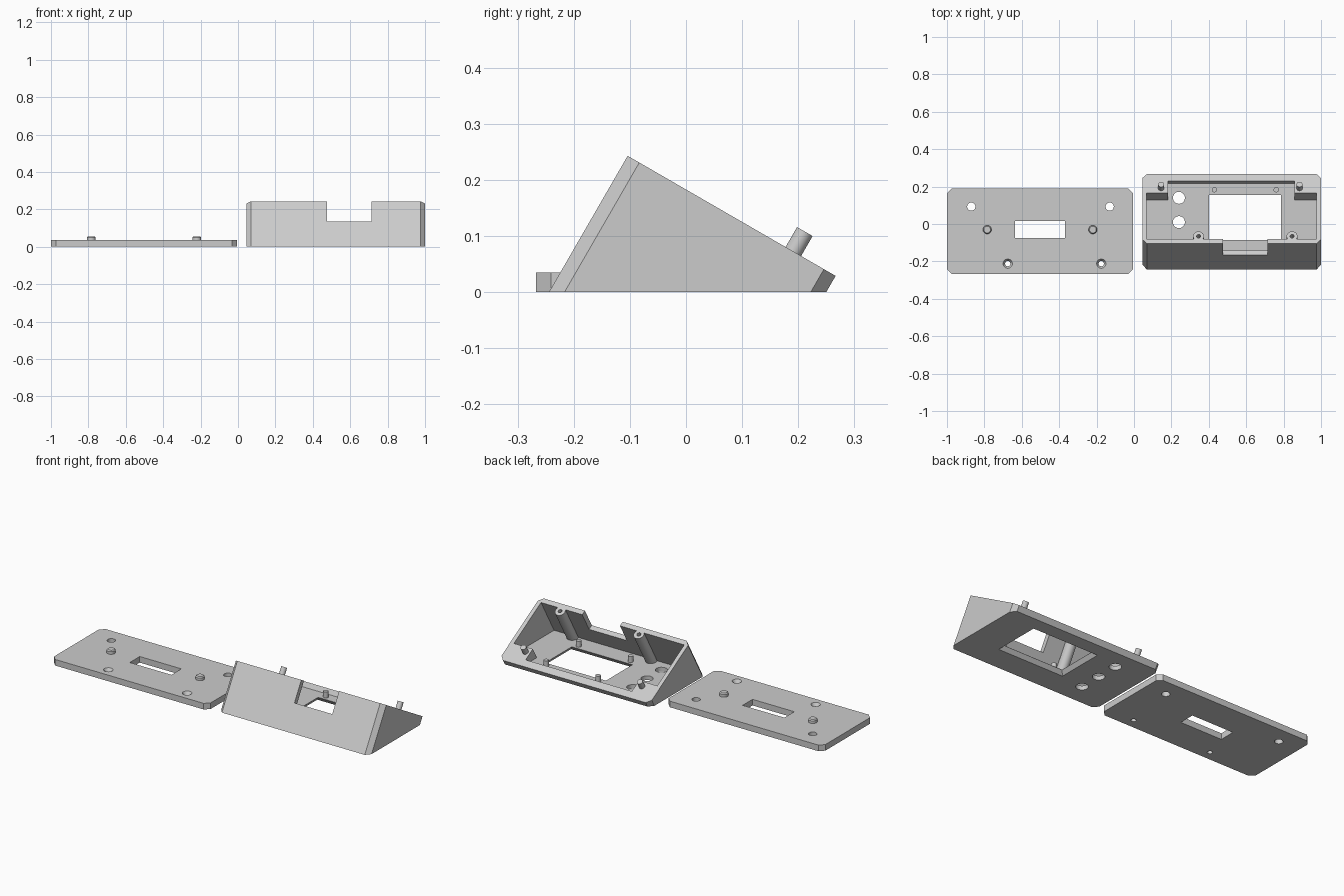
import bpy, bmesh, math
from mathutils import Matrix, Vector

if "Cube" in bpy.data.objects:
    bpy.data.objects.remove(bpy.data.objects["Cube"])

grey = bpy.data.materials.new("light_grey")
grey.diffuse_color = (0.6, 0.6, 0.6, 1)
grey.use_nodes = True
grey.node_tree.nodes["Principled BSDF"].inputs["Base Color"].default_value = grey.diffuse_color

FLAT = Matrix.Identity(4)
# Tilted frame of the open rim: local x = width, y = down the slope, z = out of the rim
C, S = math.cos(math.radians(30)), 0.5
TILT = Matrix(((1, 0, 0, 0), (0, C, S, -0.104), (0, -S, C, 0.243), (0, 0, 0, 1)))


def loft(name, rings, frame=FLAT, floor=None):
    """Solid through matching rings of local points, optionally cut flat at a floor height."""
    bm = bmesh.new()
    vs = [[bm.verts.new(frame @ Vector(p)) for p in ring] for ring in rings]
    n = len(vs[0])
    bm.faces.new(vs[0][::-1])
    bm.faces.new(vs[-1])
    for a, b in zip(vs, vs[1:]):
        for i in range(n):
            bm.faces.new((a[i], a[(i + 1) % n], b[(i + 1) % n], b[i]))
    if floor is not None:
        cut = bmesh.ops.bisect_plane(bm, geom=bm.verts[:] + bm.edges[:] + bm.faces[:],
                                     plane_co=(0, 0, floor), plane_no=(0, 0, 1), clear_inner=True)
        edges = [e for e in cut["geom_cut"] if isinstance(e, bmesh.types.BMEdge)]
        bmesh.ops.contextual_create(bm, geom=edges)
    bmesh.ops.recalc_face_normals(bm, faces=bm.faces[:])
    me = bpy.data.meshes.new(name)
    bm.to_mesh(me)
    bm.free()
    me.materials.append(grey)
    ob = bpy.data.objects.new(name, me)
    bpy.context.collection.objects.link(ob)
    return ob


def prism(name, pts, z0, z1, frame=FLAT, floor=None):
    return loft(name, [[(x, y, z) for x, y in pts] for z in (z0, z1)], frame, floor)


def rect(x0, x1, y0, y1, c=0.0):
    if c == 0:
        return [(x0, y0), (x1, y0), (x1, y1), (x0, y1)]
    return [(x0 + c, y0), (x1 - c, y0), (x1, y0 + c), (x1, y1 - c),
            (x1 - c, y1), (x0 + c, y1), (x0, y1 - c), (x0, y0 + c)]


def turned(name, x, y, profile, frame=FLAT, n=32):
    """Round part from (radius, height) pairs."""
    return loft(name, [[(x + r * math.cos(2 * math.pi * i / n), y + r * math.sin(2 * math.pi * i / n), z)
                        for i in range(n)] for r, z in profile], frame)


def cut(ob, cutters):
    for c in cutters:
        m = ob.modifiers.new("cut", 'BOOLEAN')
        m.operation, m.solver, m.object = 'DIFFERENCE', 'EXACT', c
    bpy.context.view_layer.update()
    me = bpy.data.meshes.new_from_object(ob.evaluated_get(bpy.context.evaluated_depsgraph_get()))
    ob.modifiers.clear()
    ob.data = me
    for c in cutters:
        bpy.data.objects.remove(c)


def smooth(ob):
    bpy.ops.object.select_all(action='DESELECT')
    ob.select_set(True)
    bpy.context.view_layer.objects.active = ob
    bpy.ops.object.shade_smooth_by_angle(angle=math.radians(30))


# Cover plate with slot, plain holes and countersunk holes
plate = prism("cover_plate", rect(-1, -0.005, -0.267, 0.19, 0.026), 0, 0.035)
cutters = [prism("slot", rect(-0.635, -0.37, -0.075, 0.015), -0.1, 0.1)]
for x in (-0.87, -0.13):
    cutters.append(turned("plain_hole", x, 0.093, [(0.022, -0.1), (0.022, 0.1)]))
for x in (-0.675, -0.175):
    cutters.append(turned("countersunk_hole", x, -0.212,
                          [(0.014, -0.1), (0.014, 0.018), (0.025, 0.0351), (0.025, 0.1)]))
cut(plate, cutters)

# Cover plate pegs
for x in (-0.785, -0.22):
    smooth(turned("cover_peg", x, -0.03, [(0.023, 0.02), (0.023, 0.05), (0.018, 0.056)]))

# Wedge-shaped case, hollowed from its sloping rim down to a level floor
FLOOR = 0.024
case = prism("case", rect(0.045, 1, 0, 0.428, 0.024), -0.5, 0, TILT, 0)
cavity = prism("cavity", [(0.067, 0.028), (0.977, 0.028), (0.977, 0.311), (0.857, 0.311),
                          (0.857, 0.386), (0.182, 0.386), (0.182, 0.311), (0.067, 0.311)],
               -0.5, 0.1, TILT, FLOOR)
# Screw posts are left standing along the front wall
posts = (0.345, 0.845)
cut(cavity, [turned("post_space", x, 0.045, [(0.029, -0.6), (0.029, 0.2)], TILT) for x in posts])
cutters = [cavity, prism("front_notch", rect(0.475, 0.715, -0.1, 0.06), -0.125, 0.1, TILT)]
cutters += [turned("screw_hole", x, 0.045, [(0.011, -0.12), (0.011, 0.1)], TILT) for x in posts]
# Floor openings: flared window and three round holes
cutters.append(loft("window", [[(x, y, z) for x, y in rect(0.4 - f, 0.785 + f, -0.085 - f, 0.155 + f)]
                               for f, z in ((0.017, -0.001), (0, FLOOR - 0.001), (0, FLOOR + 0.02))]))
cutters += [turned("round_hole", 0.24, y, [(0.032, -0.1), (0.032, 0.06)]) for y in (0.14, 0.01, -0.12)]
cut(case, cutters)

# Rim pegs on the back corner blocks
for x in (0.145, 0.885):
    smooth(turned("rim_peg", x, 0.341, [(0.016, -0.02), (0.016, 0.041)], TILT))

# Stand-offs around the window
for x in (0.43, 0.76):
    for y in (0.183, -0.112):
        smooth(turned("floor_peg", x, y, [(0.014, 0.015), (0.014, 0.058)], n=24))

for ob in (plate, case):
    smooth(ob)
